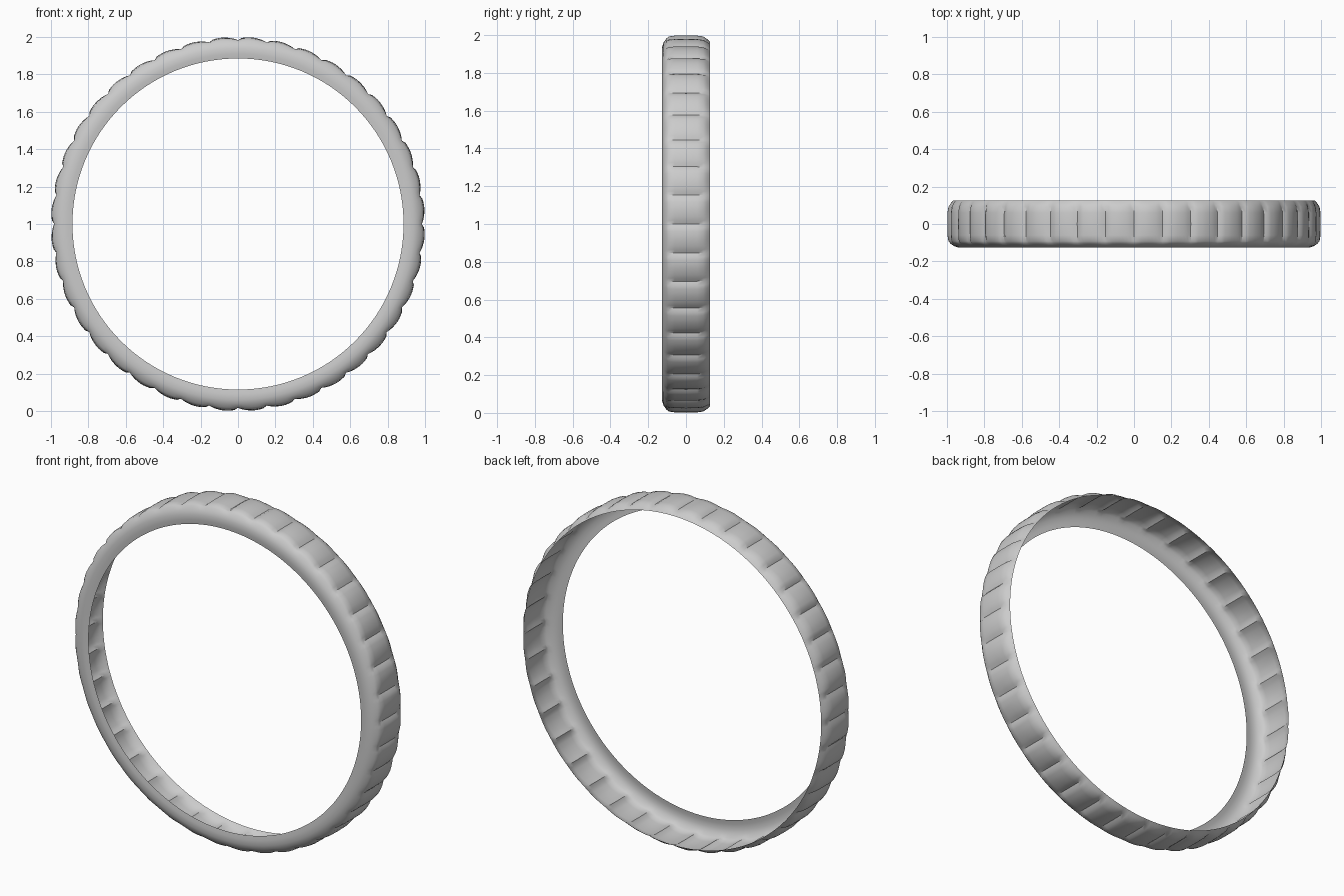
import bpy, bmesh, math

if "Cube" in bpy.data.objects:
    bpy.data.objects.remove(bpy.data.objects["Cube"])

TEETH = 40
# groove depth across one tread block
GROOVE = [0.018, 0.010, 0.005, 0.002, 0.0, 0.0, 0.002, 0.005]
STEPS = TEETH * len(GROOVE)

# shell cross-section from front bead to open back edge: (y, radius, tread weight)
PROFILE = [
    (-0.122, 0.885, 0.0),
    (-0.126, 0.910, 0.0),
    (-0.126, 0.940, 0.0),
    (-0.118, 0.962, 0.0),
    (-0.105, 0.982, 0.1),
    (-0.092, 0.994, 0.6),
    (-0.060, 0.999, 1.0),
    (0.000, 1.000, 1.0),
    (0.060, 0.999, 1.0),
    (0.092, 0.994, 0.9),
    (0.112, 0.980, 0.3),
    (0.126, 0.966, 0.0),
]


def spin_shell(name):
    bm = bmesh.new()
    rings = []
    for i in range(STEPS):
        a = 2 * math.pi * i / STEPS
        depth = GROOVE[i % len(GROOVE)]
        ring = []
        for y, r, w in PROFILE:
            rr = r - depth * w
            ring.append(bm.verts.new((rr * math.cos(a), y, 1 + rr * math.sin(a))))
        rings.append(ring)
    for i in range(STEPS):
        p, q = rings[i], rings[(i + 1) % STEPS]
        for j in range(len(PROFILE) - 1):
            # wound so the open shell's faces point outward
            bm.faces.new((p[j], p[j + 1], q[j + 1], q[j]))
    bm.normal_update()
    bm.faces.ensure_lookup_table()
    f = bm.faces[len(PROFILE) // 2]
    c = f.calc_center_median()
    if f.normal.x * c.x + f.normal.z * (c.z - 1) < 0:
        bmesh.ops.reverse_faces(bm, faces=bm.faces[:])
    mesh = bpy.data.meshes.new(name)
    bm.to_mesh(mesh)
    bm.free()
    obj = bpy.data.objects.new(name, mesh)
    bpy.context.collection.objects.link(obj)
    bpy.context.view_layer.objects.active = obj
    obj.select_set(True)
    bpy.ops.object.shade_smooth_by_angle(angle=math.radians(40))
    return obj


# treaded tyre shell with one side wall
spin_shell("tyre_shell")
